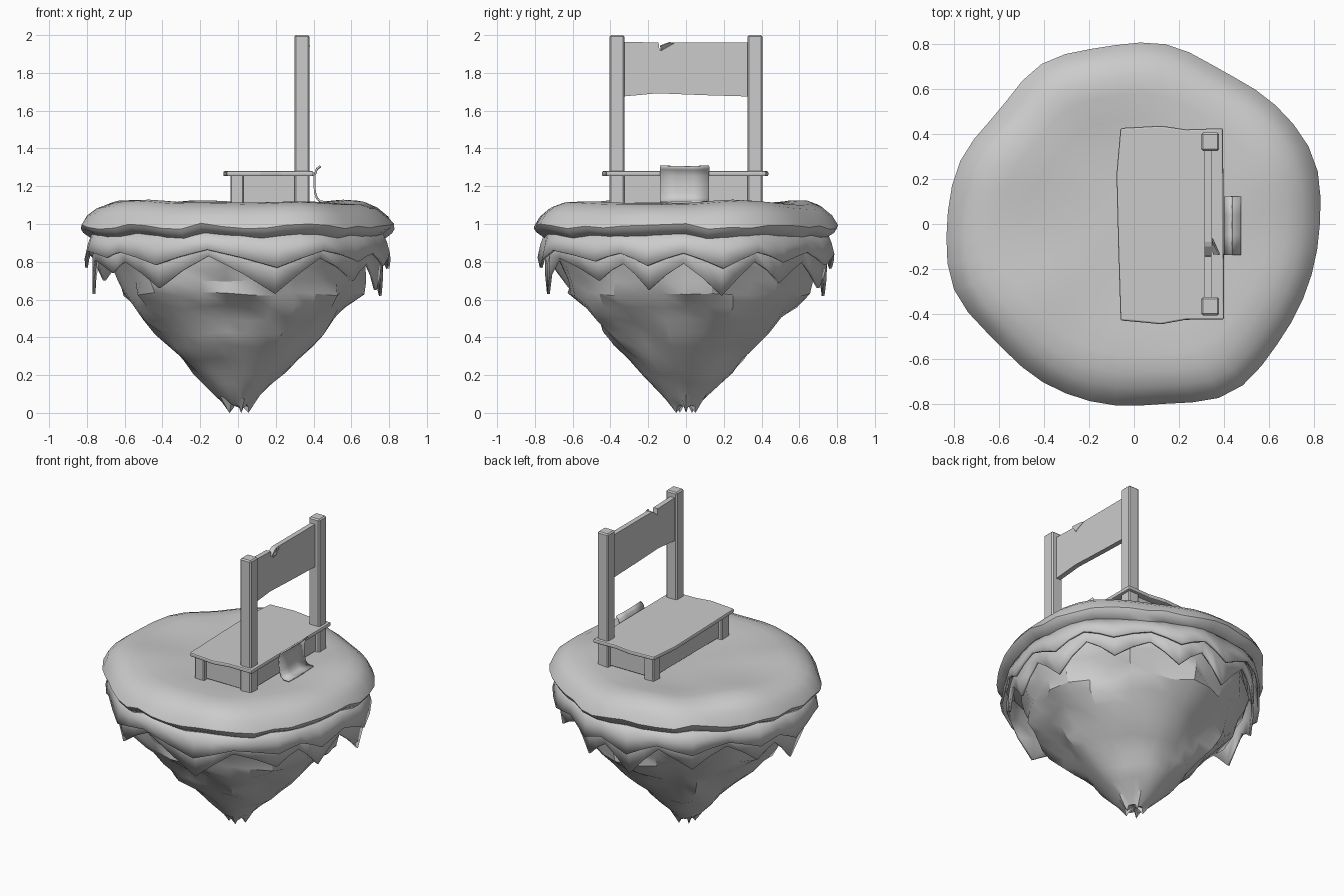
import bpy, bmesh, math
from mathutils import Vector, noise

if "Cube" in bpy.data.objects:
    bpy.data.objects.remove(bpy.data.objects["Cube"])

# Island outline: radius every 20 degrees, counter-clockwise from +x
OUT = [.825, .85, .82, .785, .81, .797, .82, .783, .82, .83, .85, .805, .81, .81, .81, .865, .83, .82]


def outline(deg):
    # smooth cyclic interpolation of the radius list
    f = (deg % 360) / 20
    i, t = int(f), f - int(f)
    p = [OUT[(i + k) % 18] for k in (-1, 0, 1, 2)]
    return p[1] + .5 * t * (p[2] - p[0] + t * (2*p[0] - 5*p[1] + 4*p[2] - p[3]
                            + t * (3*(p[1] - p[2]) + p[3] - p[0])))


def wobble(x, y, z, freq, seed=0):
    return noise.noise(Vector((x * freq + seed, y * freq + 7.3, z * freq + 1.7)))


def make(name, verts, faces, smooth=None):
    me = bpy.data.meshes.new(name)
    me.from_pydata(verts, [], faces)
    bm = bmesh.new()
    bm.from_mesh(me)
    bmesh.ops.recalc_face_normals(bm, faces=bm.faces)
    bm.to_mesh(me)
    bm.free()
    ob = bpy.data.objects.new(name, me)
    bpy.context.collection.objects.link(ob)
    if smooth:
        bpy.ops.object.select_all(action='DESELECT')
        ob.select_set(True)
        bpy.context.view_layer.objects.active = ob
        bpy.ops.object.shade_smooth_by_angle(angle=math.radians(smooth))
    return ob


def loft(name, rings, smooth, start=None, end=None):
    n = len(rings[0])
    verts = [p for r in rings for p in r]
    faces = [(i*n + j, i*n + (j+1) % n, (i+1)*n + (j+1) % n, (i+1)*n + j)
             for i in range(len(rings) - 1) for j in range(n)]
    for tip, base in ((start, 0), (end, (len(rings) - 1) * n)):
        if tip:
            verts.append(tip)
            faces += [(base + j, base + (j+1) % n, len(verts) - 1) for j in range(n)]
    return make(name, verts, faces, smooth)


def polar(r, deg, z):
    a = math.radians(deg)
    return (r * math.cos(a), r * math.sin(a), z)


def bevel(ob, w, seg=1):
    m = ob.modifiers.new("bevel", 'BEVEL')
    m.width, m.segments = w, seg
    return ob


def solidify(ob, t, offset=-1):
    m = ob.modifiers.new("thickness", 'SOLIDIFY')
    m.thickness, m.offset = t, offset


def prism(name, pts, lo, hi, axis):
    # extrude an outline along x or z
    at = (lambda p, h: (h, *p)) if axis == 'x' else (lambda p, h: (*p, h))
    n = len(pts)
    verts = [at(p, lo) for p in pts] + [at(p, hi) for p in pts]
    faces = [tuple(range(n)), tuple(range(n, 2*n))]
    faces += [(i, (i+1) % n, n + (i+1) % n, n + i) for i in range(n)]
    return make(name, verts, faces)


def box(name, x0, x1, y0, y1, z0, z1, w=.006):
    return bevel(prism(name, [(x0, y0), (x1, y0), (x1, y1), (x0, y1)], z0, z1, 'z'), w)


# Grass cap: rounded turf with an overhanging wavy lip
prof = [(.2, 1.095), (.4, 1.10), (.58, 1.11), (.72, 1.12), (.82, 1.115), (.9, 1.09),
        (.96, 1.05), (1.0, .99), (.985, .968), (.93, .935), (.8, .935)]
rings = []
for k, (f, z) in enumerate(prof):
    ring = []
    for d in range(0, 360, 8):
        r = outline(d) * f
        x, y, _ = polar(r, d, 0)
        dz = .02 * wobble(x, y, 0, 2.5)
        if k >= 7:
            dz = .03 * wobble(x, y, 0, 5) + (.01 if d % 32 == 0 else -.005)
        ring.append((x, y, z + dz))
    rings.append(ring)
loft("grass_cap", rings, 40, start=(0, 0, 1.095), end=(0, 0, .935))

# Grass fringes: two layers with pointed hems (angle, height)
HEM = [(14, .62), (28, .8), (41, .69), (58, .8), (72, .66), (84, .78), (97, .62), (112, .82),
       (128, .69), (145, .82), (160, .7), (170, .78), (181, .63), (196, .81), (210, .74),
       (217, .8), (236, .66), (258, .83), (285, .63), (303, .82), (323, .7), (334, .79),
       (345, .65), (359, .79)]
cols = []
for (a, z), (b, w) in zip(HEM, HEM[1:] + [(374, .62)]):
    cols += [(a, z), ((a + b) / 2, (z + w) / 2 + .01)]


def fringe(name, top_z, radii, hem):
    rings = []
    for t, rad in zip((0, .5, 1), radii):
        rings.append([polar(rad * outline(a) / .82, a, top_z + t * (hem(z) - top_z))
                      for a, z in cols])
    solidify(loft(name, rings, 35), .015)


fringe("outer_grass_fringe", .96, (.76, .785, .80), lambda z: .77 + .48 * (z - .63))
fringe("inner_grass_fringe", .93, (.735, .76, .76), lambda z: z)

# Rock: lumpy tapering underside with a jagged tip
rock = [(.95, .66), (.85, .69), (.77, .67), (.70, .64), (.63, .6), (.56, .55), (.49, .49),
        (.42, .43), (.35, .37), (.28, .305), (.21, .24), (.15, .175), (.09, .11), (.035, .055)]
rings = []
for z, r in rock:
    ring = []
    for d in range(0, 360, 12):
        x, y, _ = polar(r, d, 0)
        low = min(1, (.97 - z) * 3)
        k = 1 + low * (.14 * wobble(x, y, z, 3.4, 4) + .13 * wobble(x, y, z, 6, 9))
        dz = .025 * wobble(x, y, z, 6, 20) if .05 < z < .9 else 0
        if z < .05:
            dz = -.035 if d % 72 == 0 else .02 * wobble(x, y, z, 40)
        ring.append(polar(r * k, d, max(0, z + dz)))
    rings.append(ring)
loft("rock", rings, 32, start=(0, 0, .95), end=(0, 0, .06))

# Bench legs and tall back posts
for s, side in ((-1, "near"), (1, "far")):
    y0, y1 = sorted((s * .325, s * .405))
    box(side + "_front_leg", -.04, .03, y0, y1, 1.08, 1.26)
    box(side + "_back_post", .298, .378, y0, y1, 1.08, 2.0, .008)
    # short apron between the legs
    ya, yb = sorted((s * .35, s * .38))
    box(side + "_end_apron", .02, .31, ya, yb, 1.11, 1.258, .002)

# Long aprons
for name, x in (("front_apron", -.015), ("back_apron", .325)):
    box(name, x, x + .025, -.34, .34, 1.11, 1.258, .002)

# Seat with slightly worn ends
seat = [(-.06, -.428), (.04, -.437), (.12, -.445), (.23, -.425), (.4, -.424), (.395, .425),
        (.23, .42), (.12, .436), (-.06, .426), (-.078, .22), (-.07, -.1)]
bevel(prism("seat", seat, 1.253, 1.28, 'z'), .008, 2)

# Backboard with a torn notch on its top edge
board = [(-.335, 1.675), (-.15, 1.692), (.1, 1.682), (.335, 1.675), (.335, 1.962),
         (-.08, 1.962), (-.1, 1.955), (-.14, 1.92), (-.145, 1.96), (-.335, 1.965)]
prism("backboard", board, .312, .345, 'x')

# Splinter peeling off the notch
sp = [(.345, -.065, 1.96), (.35, -.135, 1.92), (.378, -.137, 1.945), (.352, -.09, 1.963)]
solidify(make("board_splinter", sp, [(0, 1, 2, 3)]), .006)

# Curled sheet leaning on the back of the bench
curl = [(.435, 1.305), (.417, 1.29), (.405, 1.255), (.404, 1.21), (.408, 1.165),
        (.418, 1.135), (.438, 1.118), (.475, 1.116)]
ys = (-.138, -.05, .04, .123)
verts = [(x, y, z + .004 * wobble(x, y, z, 15)) for x, z in curl for y in ys]
faces = [(i*4 + j, i*4 + j + 1, i*4 + j + 5, i*4 + j + 4) for i in range(7) for j in range(3)]
solidify(make("curled_sheet", verts, faces, 60), .01, 0)
